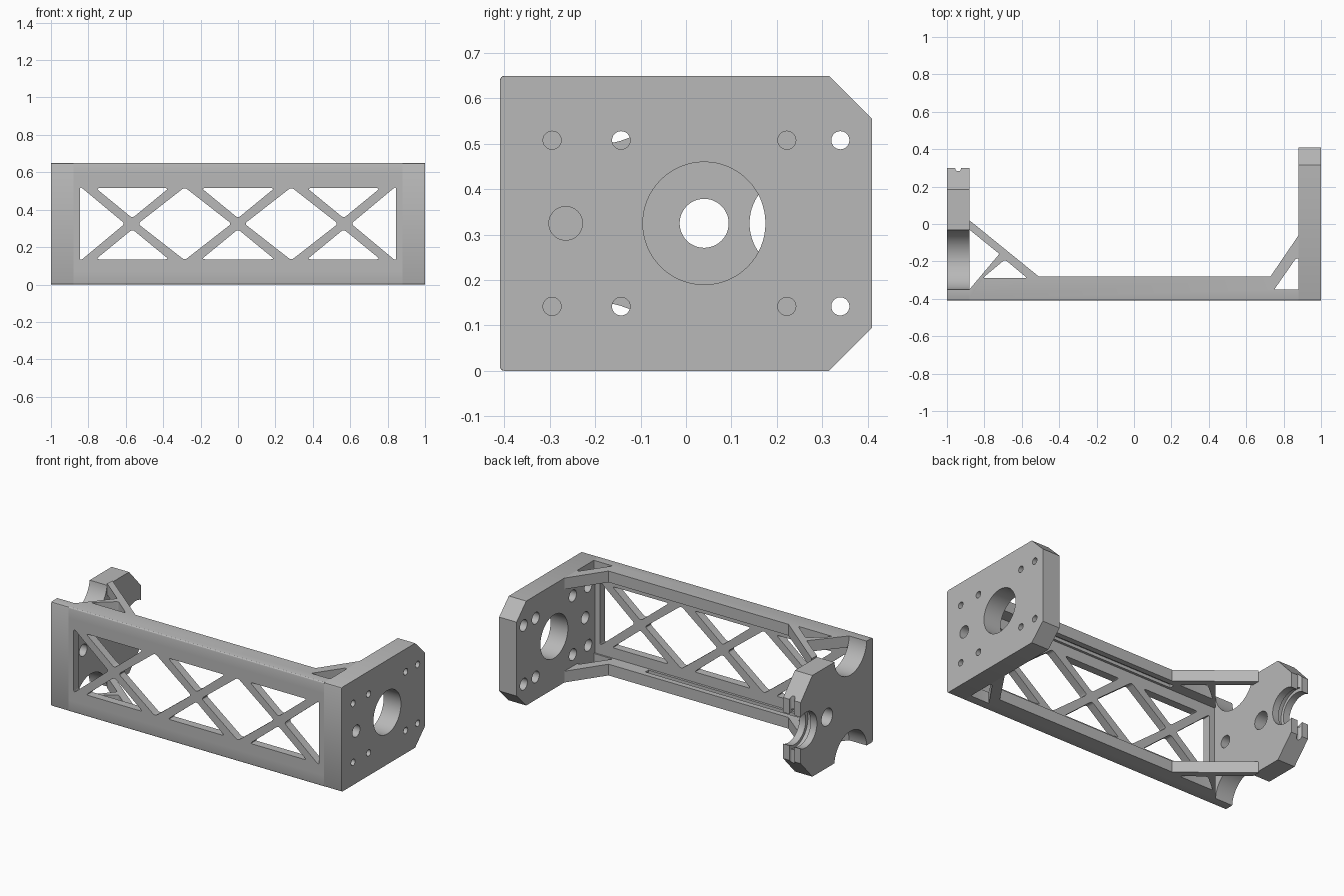
import bpy, bmesh, math
from mathutils import Vector

if "Cube" in bpy.data.objects:
    bpy.data.objects.remove(bpy.data.objects["Cube"])

grey = bpy.data.materials.new("plain_grey")
grey.use_nodes = True
grey.diffuse_color = (0.48, 0.48, 0.48, 1)
grey.node_tree.nodes["Principled BSDF"].inputs["Base Color"].default_value = grey.diffuse_color

H, MID = 0.65, 0.325                  # overall height and mid height
FRONT, BACK, WEB = -0.41, -0.28, -0.36  # front wall depth planes
PLATE, THICK = 0.88, 0.07             # inner face of end plates, flange thickness


def prism(name, pts, axis, lo, hi):
    """Extrude a 2D outline along an axis; outline is in the other two axes, in order."""
    def place(p, t):
        c = list(p)
        c.insert("xyz".index(axis), t)
        return c
    bm = bmesh.new()
    face = bm.faces.new([bm.verts.new(place(p, lo)) for p in pts])
    new = bmesh.ops.extrude_face_region(bm, geom=[face])["geom"]
    shift = Vector(place((0, 0), hi - lo))
    bmesh.ops.translate(bm, vec=shift, verts=[v for v in new if isinstance(v, bmesh.types.BMVert)])
    bmesh.ops.recalc_face_normals(bm, faces=bm.faces)
    mesh = bpy.data.meshes.new(name)
    bm.to_mesh(mesh)
    bm.free()
    mesh.materials.append(grey)
    obj = bpy.data.objects.new(name, mesh)
    bpy.context.collection.objects.link(obj)
    return obj


def circle(y, z, r, n=48):
    return [(y + r * math.cos(2 * math.pi * i / n), z + r * math.sin(2 * math.pi * i / n))
            for i in range(n)]


def rounded(pts, r=0.018, steps=4):
    """Soften the corners of an outline."""
    out = []
    for i, p in enumerate(pts):
        p, a, b = Vector(p), Vector(pts[i - 1]), Vector(pts[(i + 1) % len(pts)])
        s, e = p + (a - p).normalized() * r, p + (b - p).normalized() * r
        for k in range(steps + 1):
            t = k / steps
            out.append(tuple(s * (1 - t) ** 2 + p * 2 * t * (1 - t) + e * t * t))
    return out


def carve(obj, cuts):
    """Subtract prisms given as (outline, axis, lo, hi), then smooth the round parts."""
    tools = []
    for cut in cuts:
        tool = prism("cutter", *cut)
        tool.hide_render = True
        mod = obj.modifiers.new("cut", "BOOLEAN")
        mod.operation, mod.solver, mod.object = "DIFFERENCE", "EXACT", tool
        tools.append(tool)
    bpy.context.view_layer.update()
    graph = bpy.context.evaluated_depsgraph_get()
    mesh = bpy.data.meshes.new_from_object(obj.evaluated_get(graph))
    obj.modifiers.clear()
    obj.data = mesh
    for tool in tools:
        bpy.data.objects.remove(tool)
    bpy.ops.object.select_all(action="DESELECT")
    obj.select_set(True)
    bpy.context.view_layer.objects.active = obj
    bpy.ops.object.shade_smooth_by_angle(angle=math.radians(25))


def flip(pts):
    return [(a, H - b) for a, b in pts]


def mirrored(pts):
    """Complete an upper outline with its reflection about mid height."""
    return pts + flip(pts)[::-1]


# Truss web: diamonds, top and bottom triangles, end triangles
web = prism("truss_web", [(-PLATE, FRONT), (PLATE, FRONT), (PLATE, WEB), (-PLATE, WEB)],
            "z", THICK, H - THICK)
windows = []
for cx in (-0.285, 0.285):
    windows.append([(cx, 0.52), (cx + 0.25, MID), (cx, 0.13), (cx - 0.25, MID)])
for cx in (-0.565, 0, 0.565):
    tri = [(cx - 0.195, 0.515), (cx + 0.195, 0.515), (cx, 0.355)]
    windows += [tri, flip(tri)]
for s in (-1, 1):
    windows.append([(s * 0.845, 0.525), (s * 0.845, 0.125), (s * 0.605, MID)])
carve(web, [(rounded(w), "y", -0.5, -0.2) for w in windows])

# Flanges with corner gussets, top and bottom
outline = [(-PLATE, FRONT), (PLATE, FRONT), (PLATE, -0.06), (0.73, BACK), (-0.51, BACK), (-PLATE, 0.02)]
holes = [
    rounded([(0.75, -0.35), (0.88, -0.35), (0.88, -0.185), (0.865, -0.185)], 0.007),
    [(-0.9, -0.014), (-0.72, -0.16), (-0.88, -0.35), (-0.9, -0.35)],
    rounded([(-0.69, -0.19), (-0.57, -0.29), (-0.81, -0.29)], 0.015),
]
groove = [(-0.55, -0.345), (0.5, -0.345), (0.5, -0.315), (-0.55, -0.315)]
for name, lo, outer, g in (("bottom_flange", 0, 0, THICK - 0.02),
                           ("top_flange", H - THICK, H, H - THICK - 0.05)):
    flange = prism(name, outline, "z", lo, lo + THICK)
    bm = bmesh.new()
    bm.from_mesh(flange.data)
    edge = [e for e in bm.edges
            if all(abs(v.co.y - FRONT) < 1e-4 and abs(v.co.z - outer) < 1e-4 for v in e.verts)]
    bmesh.ops.bevel(bm, geom=edge, offset=0.01, segments=3, profile=0.5, affect="EDGES")
    bm.to_mesh(flange.data)
    bm.free()
    carve(flange, [(h, "z", -0.1, 0.8) for h in holes] + [(groove, "z", g, g + 0.07)])

# Motor plate with chamfered back corners and counterbored screw holes
edge_round = [(FRONT, H - 0.01), (FRONT + 0.003, H - 0.003), (FRONT + 0.01, H)]
motor = prism("motor_plate", mirrored(edge_round + [(0.315, H), (0.41, 0.555)]), "x", PLATE, 1)
cuts = [(circle(0.04, MID, 0.135, 64), "x", 0.8, 1.1), (circle(-0.265, MID, 0.037), "x", 0.8, 1.1)]
for y in (-0.295, -0.143, 0.222, 0.34):
    for z in (0.142, 0.508):
        cuts += [(circle(y, z, 0.02, 24), "x", 0.8, 1.1),
                 (circle(y, z, 0.036, 24), "x", 0.8, 0.94)]
carve(motor, cuts)

# Bearing plate with round bites, centre hole, blind hole and grooved back notch
bearing = prism("bearing_plate",
                mirrored(edge_round + [(-0.3, H), (-0.1, 0.64), (0.185, 0.64), (0.3, 0.515)]),
                "x", -1, -PLATE)
bite = circle(-0.19, 0.66, 0.16, 64)
carve(bearing, [
    (bite, "x", -1.1, -0.8),
    (flip(bite), "x", -1.1, -0.8),
    (circle(0.04, MID, 0.054), "x", -1.1, -0.8),
    (circle(-0.265, MID, 0.037), "x", -0.95, -0.8),
    (circle(0.25, MID, 0.11, 64), "x", -1.1, -0.8),
    (circle(0.25, MID, 0.13, 64), "x", -0.957, -0.923),
    (circle(-0.94, 0.298, 0.016, 20), "z", -0.1, 0.8),
])
